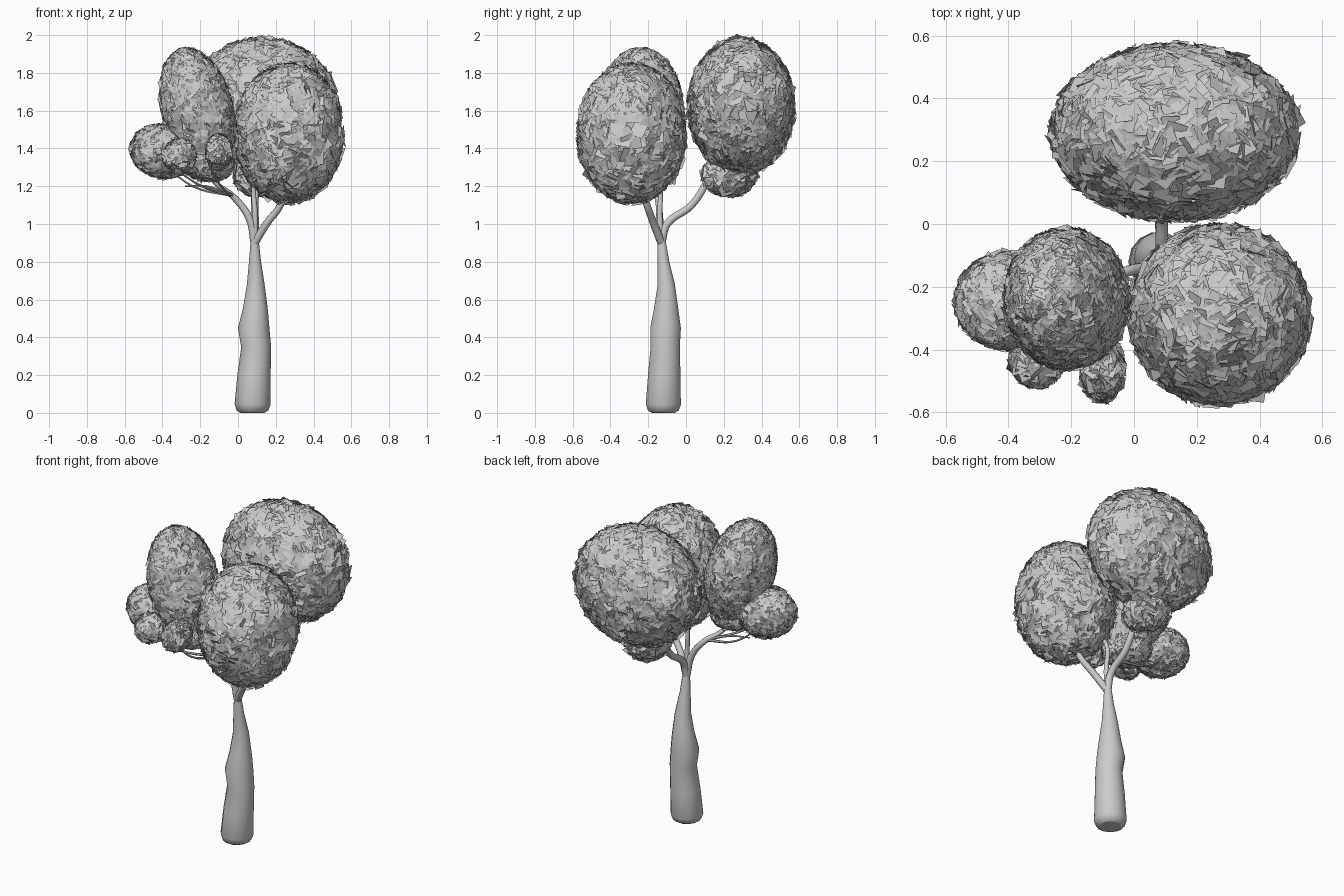
import bpy, math, random
from mathutils import Vector, Matrix, Euler

if "Cube" in bpy.data.objects:
    bpy.data.objects.remove(bpy.data.objects["Cube"])

random.seed(7)


def limb(name, pts, sides=3, smooth_path=True):
    """Tapered round tube through (x, y, z, radius) points."""
    cu = bpy.data.curves.new(name, 'CURVE')
    cu.dimensions = '3D'
    cu.bevel_depth = 1.0
    cu.bevel_resolution = sides
    cu.use_fill_caps = True
    if smooth_path:
        sp = cu.splines.new('BEZIER')
        sp.bezier_points.add(len(pts) - 1)
        sp.resolution_u = 5
        for bp, (x, y, z, r) in zip(sp.bezier_points, pts):
            bp.co, bp.radius = (x, y, z), r
            bp.handle_left_type = bp.handle_right_type = 'AUTO'
    else:
        sp = cu.splines.new('POLY')
        sp.points.add(len(pts) - 1)
        for p, (x, y, z, r) in zip(sp.points, pts):
            p.co, p.radius = (x, y, z, 1), r
    ob = bpy.data.objects.new(name, cu)
    bpy.context.collection.objects.link(ob)
    bpy.ops.object.select_all(action='DESELECT')
    bpy.context.view_layer.objects.active = ob
    ob.select_set(True)
    bpy.ops.object.convert(target='MESH')
    bpy.ops.object.shade_smooth_by_angle(angle=math.radians(50))
    return ob


def leaf_clump(name, centre, radii, count, size, tilt=0.0, sparse_side=False):
    """Hollow ellipsoid shell of square leaf cards, each tipped at random."""
    verts, faces = [], []
    turn = Euler((0, tilt, 0)).to_matrix()
    golden = math.pi * (3 - math.sqrt(5))
    for i in range(count):
        c = 1 - 2 * (i + 0.5) / count
        s = math.sqrt(1 - c * c)
        d = Vector((c, s * math.cos(i * golden), s * math.sin(i * golden)))
        s = size * random.uniform(0.8, 1.15)
        # thin out and enlarge cards around the side pole
        if sparse_side and d.x > 0.93:
            if random.random() < 0.75:
                continue
            s *= 1.35
        p = Vector([d[k] * radii[k] for k in range(3)])
        n = Vector([d[k] / radii[k] for k in range(3)]).normalized()
        n = (n + Vector([random.gauss(0, 0.22) for _ in range(3)])).normalized()
        u = n.orthogonal().normalized()
        u = Matrix.Rotation(random.uniform(0, math.tau), 3, n) @ u
        v = n.cross(u)
        b = len(verts)
        for a, e in ((-1, -1), (1, -1), (1, 1), (-1, 1)):
            verts.append(Vector(centre) + turn @ (p + (u * a + v * e) * s / 2))
        faces.append((b, b + 1, b + 2, b + 3))
    me = bpy.data.meshes.new(name)
    me.from_pydata(verts, [], faces)
    ob = bpy.data.objects.new(name, me)
    bpy.context.collection.objects.link(ob)
    return ob


# Trunk: kinked, tapering, rounded foot
limb("trunk", [
    (.077, -.12, 0, .062), (.077, -.12, .012, .083), (.077, -.12, .045, .095),
    (.085, -.115, .2, .088), (.096, -.11, .35, .079), (.083, -.108, .45, .083),
    (.092, -.105, .55, .066), (.094, -.105, .68, .047), (.09, -.12, .8, .032),
    (.088, -.13, .92, .021)], sides=5, smooth_path=False)

# Main branches
limb("right_branch", [(.088, -.13, .9, .022), (.15, -.17, 1.0, .02),
                      (.23, -.21, 1.11, .018), (.27, -.27, 1.3, .012)])
limb("back_branch", [(.088, -.13, .9, .022), (.09, -.1, 1.0, .021),
                     (.088, .03, 1.1, .02), (.1, .14, 1.28, .018),
                     (.13, .26, 1.5, .01)])
limb("left_branch", [(.088, -.13, .9, .022), (.06, -.14, 1.03, .02),
                     (-.02, -.15, 1.14, .017), (-.12, -.2, 1.22, .013),
                     (-.22, -.25, 1.4, .008)])
limb("middle_branch", [(.088, -.13, .9, .02), (.09, -.14, 1.05, .015),
                       (.085, -.14, 1.2, .012), (.12, -.2, 1.32, .008)])

# Thin twigs under the left crown
for i, end in enumerate([(-.28, -.24, 1.2), (-.32, -.38, 1.28),
                         (-.15, -.42, 1.3), (-.4, -.2, 1.33)]):
    limb(f"twig_{i + 1}", [(-.03, -.155, 1.15, .009),
                           (end[0] * .6, end[1] * .8, 1.2, .006),
                           (*end, .004)], sides=1)

# Leaf crowns
leaf_clump("back_crown", (.13, .292, 1.625), (.39, .277, .355), 1900, .058,
           sparse_side=True)
leaf_clump("right_crown", (.272, -.288, 1.48), (.283, .283, .365), 1800, .055,
           sparse_side=True)
leaf_clump("left_tall_crown", (-.215, -.24, 1.605), (.185, .222, .33), 2000, .038,
           tilt=-.25)
leaf_clump("left_side_crown", (-.4, -.245, 1.385), (.17, .155, .14), 1000, .034,
           tilt=.2)
leaf_clump("left_low_crown", (-.17, -.26, 1.33), (.15, .14, .1), 600, .036, tilt=.2)

# Small clumps below the crowns
leaf_clump("low_clump_left", (-.31, -.43, 1.36), (.085, .09, .085), 220, .04)
leaf_clump("low_clump_front", (-.1, -.46, 1.38), (.065, .105, .09), 220, .045)
leaf_clump("low_clump_back", (.1, .23, 1.26), (.12, .14, .11), 260, .055)
